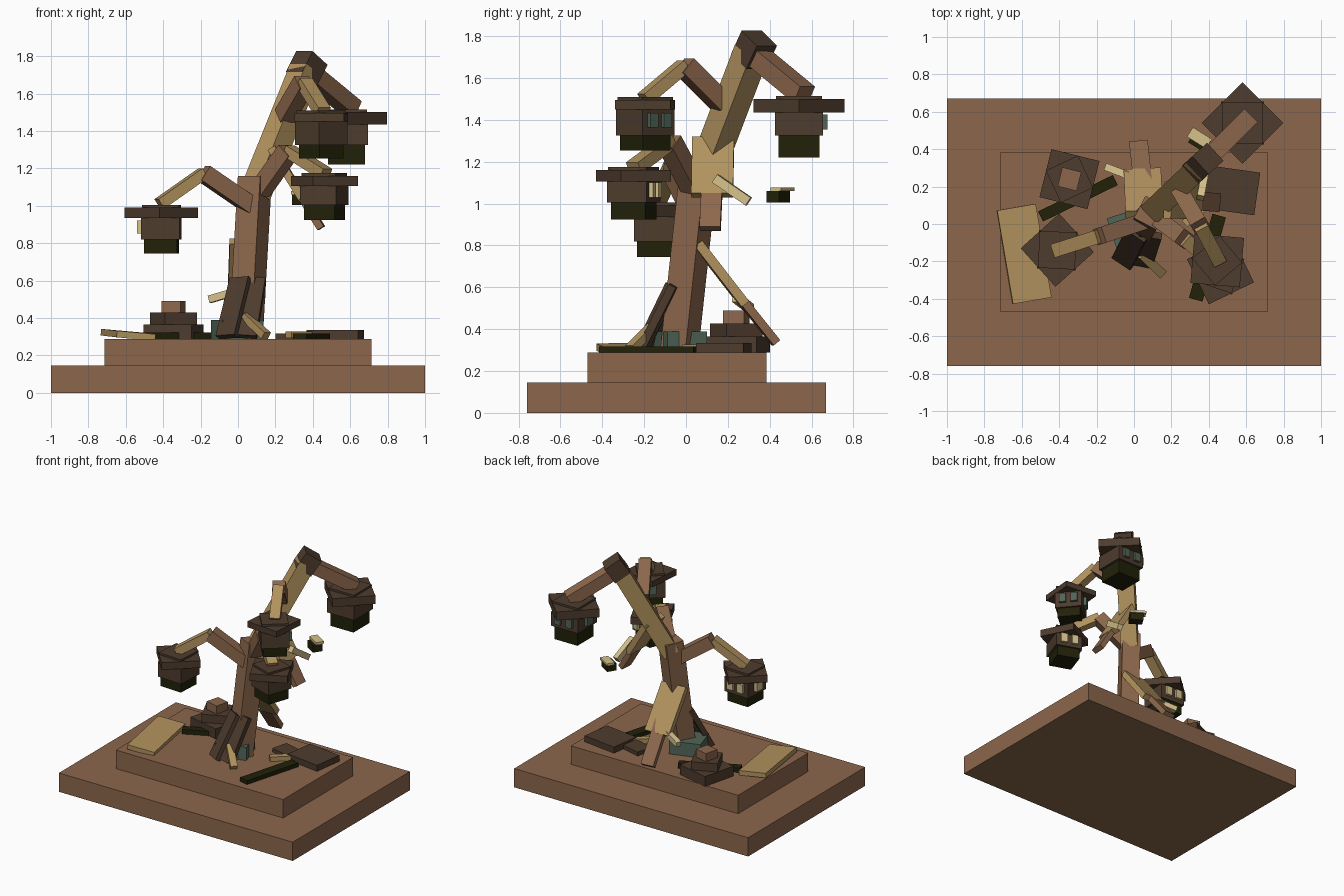
import bpy
from math import radians
from mathutils import Vector, Matrix

cube = bpy.data.objects.get("Cube")
if cube:
    bpy.data.objects.remove(cube, do_unlink=True)


def material(name, r, g, b):
    """Flat colour from 0-255 display values."""
    col = [(c / 255) ** 2.2 for c in (r, g, b)] + [1]
    m = bpy.data.materials.new(name)
    m.use_nodes = True
    m.diffuse_color = col
    m.node_tree.nodes["Principled BSDF"].inputs["Base Color"].default_value = col
    return m


brown = material("brown wood", 139, 103, 77)
tan = material("tan wood", 176, 145, 94)
dark = material("dark wood", 79, 62, 49)
moss = material("blackish green", 38, 38, 18)
slate = material("slate green", 82, 101, 88)
pale = material("pale wood", 212, 192, 138)


def box(name, size, matrix, mat):
    bpy.ops.mesh.primitive_cube_add(size=1)
    ob = bpy.context.object
    ob.name = ob.data.name = name
    ob.data.transform(matrix @ Matrix.Diagonal((*size, 1)))
    ob.data.materials.append(mat)
    return ob


def block(name, x, y, z0, z1, sx, sy, turn, mat):
    """Upright box between two heights, turned about z."""
    m = Matrix.Translation((x, y, (z0 + z1) / 2)) @ Matrix.Rotation(radians(turn), 4, 'Z')
    return box(name, (sx, sy, z1 - z0), m, mat)


def beam(name, a, b, width, thick, mat, roll=0):
    """Box running from a to b; width is horizontal at zero roll."""
    a, b = Vector(a), Vector(b)
    along = (b - a).normalized()
    side = along.cross(Vector((0, 0, 1))).normalized()
    frame = Matrix((side, along, side.cross(along))).transposed().to_4x4()
    m = Matrix.Translation((a + b) / 2) @ frame @ Matrix.Rotation(radians(roll), 4, 'Y')
    return box(name, (width, (b - a).length, thick), m, mat)


def pod(name, x, y, levels, brim, turn, glass):
    """Hanging house: cap, turned brim, body with windows, dark underside."""
    top, brim_low, body_low, low = levels
    k = brim / 0.28
    inner = turn - 45
    block(name + "_cap", x, y, top, top + 0.015, 0.2 * k, 0.2 * k, inner, dark)
    block(name + "_brim", x, y, brim_low, top, brim, brim, turn, dark)
    block(name + "_body", x, y, body_low, brim_low, 0.21 * k, 0.21 * k, inner, dark)
    block(name + "_underside", x, y, low, body_low, 0.18 * k, 0.18 * k, inner, moss)
    mid = (body_low + brim_low) / 2 + 0.01
    for i, (dx, dy) in enumerate([(-0.045, 0.11), (0.045, 0.11), (-0.115, 0)]):
        off = Matrix.Rotation(radians(inner), 3, 'Z') @ Vector((dx * k, dy * k, 0))
        sx, sy = (0.05, 0.03) if i < 2 else (0.03, 0.07)
        block(f"{name}_window_{i}", x + off.x, y + off.y, mid - 0.035, mid + 0.035,
              sx, sy, inner, glass)


# Stepped plinth
block("plinth_base", 0, -0.045, 0, 0.145, 2, 1.43, 0, brown)
block("plinth_step", 0, -0.043, 0.145, 0.288, 1.43, 0.855, 0, brown)

# Trunk, upper limb and crown joint
beam("trunk", (0.04, -0.035, 0.27), (0.09, 0.06, 1.15), 0.135, 0.135, brown, 0)
beam("upper_limb", (0.09, 0.06, 1.06), (0.36, 0.315, 1.73), 0.125, 0.12, tan)
beam("crown_joint", (0.34, 0.3, 1.68), (0.395, 0.35, 1.79), 0.13, 0.13, dark)

# Jointed arms that carry the pods: start, elbow, end
arms = {
    "left_arm": ((0.07, 0.02, 1.0), (-0.185, -0.065, 1.175), (-0.42, -0.14, 1.01)),
    "low_arm": ((0.11, 0.04, 1.07), (0.27, -0.08, 1.295), (0.47, -0.25, 1.17)),
    "high_arm": ((0.25, 0.17, 1.48), (0.355, -0.01, 1.66), (0.455, -0.2, 1.5)),
}
for name, (start, elbow, end) in arms.items():
    beam(name + "_inner", start, elbow, 0.09, 0.09, brown)
    beam(name + "_outer", elbow, end, 0.075, 0.06, tan)
beam("back_arm", (0.38, 0.335, 1.71), (0.61, 0.565, 1.52), 0.1, 0.09, brown)

# Pods
pod("left_pod", -0.41, -0.14, (0.99, 0.935, 0.82, 0.745), 0.277, 42, pale)
pod("back_pod", 0.58, 0.54, (1.5, 1.435, 1.325, 1.22), 0.307, 45, slate)
pod("high_pod", 0.445, -0.195, (1.495, 1.45, 1.325, 1.253), 0.265, -5, slate)
pod("low_pod", 0.462, -0.25, (1.16, 1.105, 1.005, 0.925), 0.268, 26, pale)

# Boards propped against the trunk and hung beside it: top, middle, foot
props = {
    "rear": ((0.055, 0.055, 0.81), (0.045, 0.28, 0.52), (0.025, 0.43, 0.335)),
    "side": ((0.18, 0.13, 1.31), (0.345, 0.125, 1.04), (0.445, 0.115, 0.88)),
}
for name, (top, mid, foot) in props.items():
    beam(name + "_board", top, mid, 0.2, 0.045, tan)
    beam(name + "_plank", Vector(top).lerp(Vector(mid), 0.7), foot, 0.1, 0.04, brown)
beam("rear_strip", (-0.15, 0.305, 0.5), (0.02, 0.24, 0.55), 0.04, 0.04, pale)
beam("side_strip", (0.355, 0.14, 1.12), (0.385, 0.3, 1.01), 0.04, 0.045, pale)

# Small loose perch
block("perch_box", 0.35, 0.44, 1.005, 1.06, 0.1, 0.07, -32, moss)
block("perch_lid", 0.35, 0.46, 1.06, 1.078, 0.12, 0.06, -32, pale)

# Foot of the trunk
block("foot_block", -0.005, -0.03, 0.288, 0.39, 0.23, 0.2, 18, slate)
beam("foot_plank_left", (0.015, -0.05, 0.61), (-0.06, -0.2, 0.3), 0.12, 0.04, dark, 8)
beam("foot_plank_right", (0.09, -0.055, 0.61), (0.04, -0.21, 0.3), 0.12, 0.04, dark, -8)
beam("foot_stick", (0.04, -0.16, 0.41), (0.15, -0.265, 0.305), 0.05, 0.04, tan)

# Stack of blocks
block("stack_low", -0.345, 0.24, 0.288, 0.365, 0.265, 0.265, -14, dark)
block("stack_mid", -0.345, 0.24, 0.365, 0.428, 0.19, 0.19, 25, dark)
block("stack_top", -0.345, 0.24, 0.428, 0.49, 0.105, 0.105, -14, brown)

# Boards and sticks lying on the plinth
beam("loose_tan_board", (-0.63, 0.09, 0.315), (-0.545, -0.41, 0.305), 0.21, 0.035, tan, -5)
beam("loose_stick_rear", (-0.5, 0.04, 0.305), (-0.1, 0.235, 0.305), 0.06, 0.035, moss)
beam("loose_stick_front", (0.33, -0.405, 0.303), (0.455, 0.045, 0.303), 0.075, 0.03, moss)
block("loose_slab", 0.52, 0.18, 0.288, 0.335, 0.28, 0.23, -8, dark)
block("loose_slab_small", 0.31, 0.17, 0.288, 0.318, 0.19, 0.13, -15, dark)
beam("loose_tan_stick", (0.27, 0.0, 0.31), (0.43, 0.14, 0.31), 0.045, 0.035, tan)
